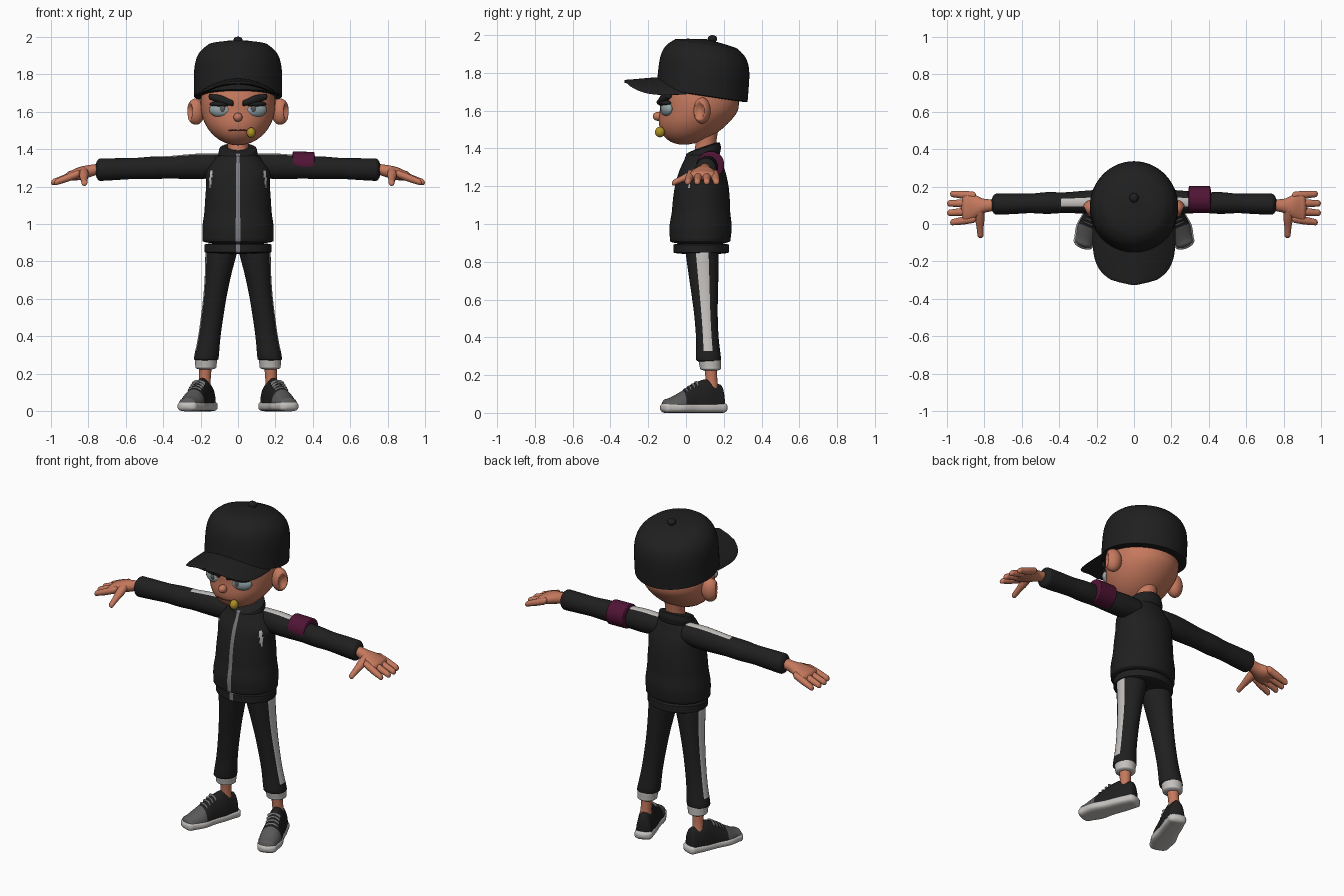
import bpy, bmesh, math
from mathutils import Matrix, Vector

cube = bpy.data.objects.get("Cube")
if cube:
    bpy.data.objects.remove(cube)


def material(name, red, green, blue):
    mat = bpy.data.materials.new(name)
    mat.use_nodes = True
    mat.diffuse_color = (red, green, blue, 1)
    shader = next(node for node in mat.node_tree.nodes if node.type == 'BSDF_PRINCIPLED')
    shader.inputs["Base Color"].default_value = mat.diffuse_color
    shader.inputs["Roughness"].default_value = .8
    return mat


BLACK = material("black cloth", .014, .014, .014)
SKIN = material("skin", .56, .19, .11)
WHITE = material("pale trim", .55, .53, .51)
GREY = material("grey rubber", .1, .1, .1)
ZIP = material("zip grey", .2, .2, .21)
PURPLE = material("purple band", .08, .007, .035)
GOLD = material("gold", .42, .28, .02)
EYE = material("eye grey", .3, .38, .4)
BROWN = material("mouth brown", .16, .04, .025)


def finish(bm, name, mats, rule=None, warp=None, mirror=False):
    """Colour faces by a rule, bend the shape and turn it into an object."""
    bmesh.ops.recalc_face_normals(bm, faces=bm.faces[:])
    bm.normal_update()
    if rule:
        for face in bm.faces:
            face.material_index = int(rule(face.calc_center_median(), face.normal))
    if warp:
        for vert in bm.verts:
            vert.co = warp(vert.co)
    mesh = bpy.data.meshes.new(name)
    bm.to_mesh(mesh)
    bm.free()
    for mat in mats:
        mesh.materials.append(mat)
    mesh.shade_smooth()
    mesh.set_sharp_from_angle(angle=math.radians(50))
    part = bpy.data.objects.new(name, mesh)
    bpy.context.collection.objects.link(part)
    if mirror:
        part.modifiers.new("Mirror", 'MIRROR')


def sample(values, t):
    """Smooth value at t (0 to 1) along evenly spaced key values."""
    last = len(values) - 1
    i = min(int(t * last), last - 1)
    t = t * last - i
    a, b, c, d = [values[min(max(k, 0), last)] for k in (i - 1, i, i + 1, i + 2)]
    return b + .5 * t * (c - a + t * (2 * a - 5 * b + 4 * c - d + t * (3 * (b - c) + d - a)))


def limb(name, start, end, radii, mats, thick=None, cap=.5, segments=32, power=2, **options):
    """Elliptical tube with rounded ends; radii and thick run evenly along it."""
    start, end = Vector(start), Vector(end)
    along = end - start
    axis = max(range(3), key=lambda i: abs(along[i]))
    side, up = [i for i in range(3) if i != axis]
    thick = thick or radii
    arcs = [math.pi * (k + .5) / 10 for k in range(5)]
    stations = [(0, math.sin(a), -cap * radii[0] * math.cos(a)) for a in arcs]
    stations += [(k / 24, 1, 0) for k in range(25)]
    stations += [(1, math.sin(a), cap * radii[-1] * math.cos(a)) for a in reversed(arcs)]
    bm = bmesh.new()
    loops = []
    for t, scale, shift in stations:
        loop = []
        for j in range(segments):
            angle = math.tau * j / segments
            c, s = [math.copysign(abs(w) ** (2 / power), w) for w in (math.cos(angle), math.sin(angle))]
            co = start + along * t + along.normalized() * shift
            co[side] += scale * c * sample(radii, t)
            co[up] += scale * s * sample(thick, t)
            loop.append(bm.verts.new(co))
        loops.append(loop)
    for low, high in zip(loops, loops[1:]):
        for j in range(segments):
            bm.faces.new((low[j - 1], low[j], high[j], high[j - 1]))
    bm.faces.new(loops[0])
    bm.faces.new(loops[-1])
    finish(bm, name, mats, **options)


def blob(name, centre, size, mats, turn=0, shape=None, **options):
    """Ellipsoid, optionally reshaped while still a unit sphere."""
    bm = bmesh.new()
    bmesh.ops.create_uvsphere(bm, u_segments=40, v_segments=24, radius=1)
    if shape:
        for vert in bm.verts:
            vert.co = shape(vert.co)
    place = Matrix.Translation(centre) @ Matrix.Rotation(turn, 4, 'Z') @ Matrix.Diagonal((*size, 1))
    bmesh.ops.transform(bm, matrix=place, verts=bm.verts[:])
    finish(bm, name, mats, **options)


# Head with the jaw pushed forward, neck and cupped ears
def push_jaw(co):
    return co - Vector((0, .45 * max(0, 1.6 - co.z), 0))


def cup_ear(co):
    dent = max(0, 1 - 2.2 * (co.y ** 2 + co.z ** 2)) if co.x > 0 else 0
    return co - Vector((.7 * dent, 0, 0))


blob("head", (0, .07, 1.64), (.2, .21, .22), [SKIN], warp=push_jaw)
limb("neck", (0, .1, 1.35), (0, .11, 1.5), [.06, .055, .06], [SKIN])
blob("ears", (.225, .085, 1.6), (.05, .045, .07), [SKIN], turn=-.45, shape=cup_ear, mirror=True)

# Face
blob("nose", (0, -.148, 1.57), (.024, .028, .024), [SKIN])
blob("eyes", (.095, -.1, 1.61), (.06, .03, .04), [EYE], turn=.3, mirror=True)
blob("pupils", (.085, -.128, 1.615), (.016, .008, .018), [GREY], turn=.3, mirror=True)
blob("eyelids", (.093, -.107, 1.64), (.06, .03, .016), [BLACK], turn=.3, mirror=True)
limb("eyebrows", (.03, -.14, 1.645), (.15, -.09, 1.68), [.015, .024, .015], [BLACK], mirror=True)
blob("mouth", (0, -.128, 1.5), (.055, .012, .005), [BROWN])
blob("whistle", (.07, -.138, 1.487), (.024, .026, .028), [GOLD])


# Cap with a back-sloping crown and a drooping brim
def slope_back(co):
    return co - Vector((0, 0, .15 * (co.y - .1)))


def droop(co):
    return co - Vector((0, 0, 1.6 * co.x ** 2))


crown = [.236 * (1 - (i / 16) ** 5) ** .4 for i in range(17)]
limb("cap_crown", (0, .085, 1.68), (0, .11, 1.98), crown, [BLACK],
     thick=[r * 1.02 for r in crown], cap=.03, segments=64, warp=slope_back)
blob("cap_button", (0, .14, 1.98), (.025, .025, .02), [BLACK])
brim = [.222 * (1 - (1 - (i + .02) / 16) ** 4) ** .5 for i in range(17)]
limb("cap_brim", (0, -.325, 1.755), (0, 0, 1.765), brim, [BLACK],
     thick=[.008, .016, .016], cap=.05, segments=48, warp=droop)


# Jacket with a zip down the front and short piping by the armpits
def front_zip(c, n):
    return abs(c.x) < .011 and n.y < -.2


def jacket_colour(c, n):
    piping = abs(c.x) > .1 and .01 < c.y < .022 and 1.2 < c.z < 1.29
    return 2 if piping else front_zip(c, n)


def raise_back(co):
    return co + Vector((0, 0, .35 * (co.y - .09)))


limb("jacket_body", (0, .075, .91), (0, .088, 1.36), [.19, .19, .18, .175, .17, .17, .12],
     [BLACK, ZIP, WHITE], thick=[.16, .165, .155, .15, .14, .12, .09], cap=.1, segments=96,
     rule=jacket_colour)
limb("jacket_hem", (0, .08, .85), (0, .08, .89), [.178, .178], [BLACK, ZIP],
     thick=[.147, .147], cap=.06, segments=96, rule=front_zip)
limb("collar", (0, .09, 1.34), (0, .09, 1.4), [.1, .105, .1], [BLACK, ZIP],
     thick=[.09, .095, .09], cap=.1, segments=64, rule=front_zip, warp=raise_back)

# Sleeves with a pale shoulder stripe, and one armband
limb("sleeves", (.1, .12, 1.312), (.735, .106, 1.29), [.06, .064, .06, .055, .058, .052, .055, .056],
     [BLACK, WHITE], thick=[.063, .068, .065, .06, .06, .056, .058, .06], mirror=True,
     rule=lambda c, n: n.z > .93 and c.x < .4)
limb("armband", (.295, .13, 1.315), (.405, .13, 1.313), [.072, .072], [PURPLE], cap=.1)

# Hands
limb("palms", (.76, .1, 1.29), (.9, .088, 1.257), [.032, .04, .065, .075], [SKIN],
     thick=[.03, .034, .034, .025], cap=.3, mirror=True)
for i in range(4):
    tip = (.985 - .008 * (i - 1.5) ** 2, .16 - .05 * i, 1.225)
    limb(f"fingers_{i + 1}", (.86, .152 - .042 * i, 1.265), tip, [.021, .021, .017], [SKIN],
         cap=.9, segments=16, mirror=True)
limb("thumbs", (.825, .07, 1.28), (.82, -.062, 1.22), [.026, .025, .019, .016], [SKIN],
     cap=.9, segments=16, mirror=True)

# Trousers with a side stripe, socks and ankles
limb("trousers", (.088, .085, .86), (.17, .12, .28), [.085, .072, .063, .06, .06, .066],
     [BLACK, WHITE], thick=[.088, .08, .07, .062, .06, .066], cap=.2, mirror=True,
     rule=lambda c, n: n.x > .93 and c.z > .32)
limb("socks", (.172, .13, .235), (.17, .126, .28), [.056, .06], [WHITE], cap=.25, mirror=True)
limb("ankles", (.18, .14, .1), (.173, .13, .25), [.035, .031, .034], [SKIN], mirror=True)

# Shoes, turned outward
TURN = Matrix.Translation((.215, .04, 0)) @ Matrix.Rotation(math.radians(21), 4, 'Z')


def turn_out(co):
    return TURN @ co


def turn_upper(co):
    return TURN @ Vector((co.x, co.y, max(co.z, .03)))


limb("shoe_soles", (0, .16, .027), (0, -.155, .027), [.052, .058, .06, .07, .055], [WHITE],
     thick=[.027, .027], power=3, warp=turn_out, mirror=True)
limb("shoe_uppers", (0, .15, .04), (0, -.15, .04), [.045, .053, .055, .063, .05], [BLACK, GREY],
     thick=[.11, .138, .115, .07, .035], rule=lambda c, n: c.y < -.06, warp=turn_upper, mirror=True)
for i in range(4):
    blob(f"laces_{i + 1}", (0, .015 - .02 * i, .148 - .012 * i), (.04, .007, .02), [ZIP],
         warp=turn_out, mirror=True)
